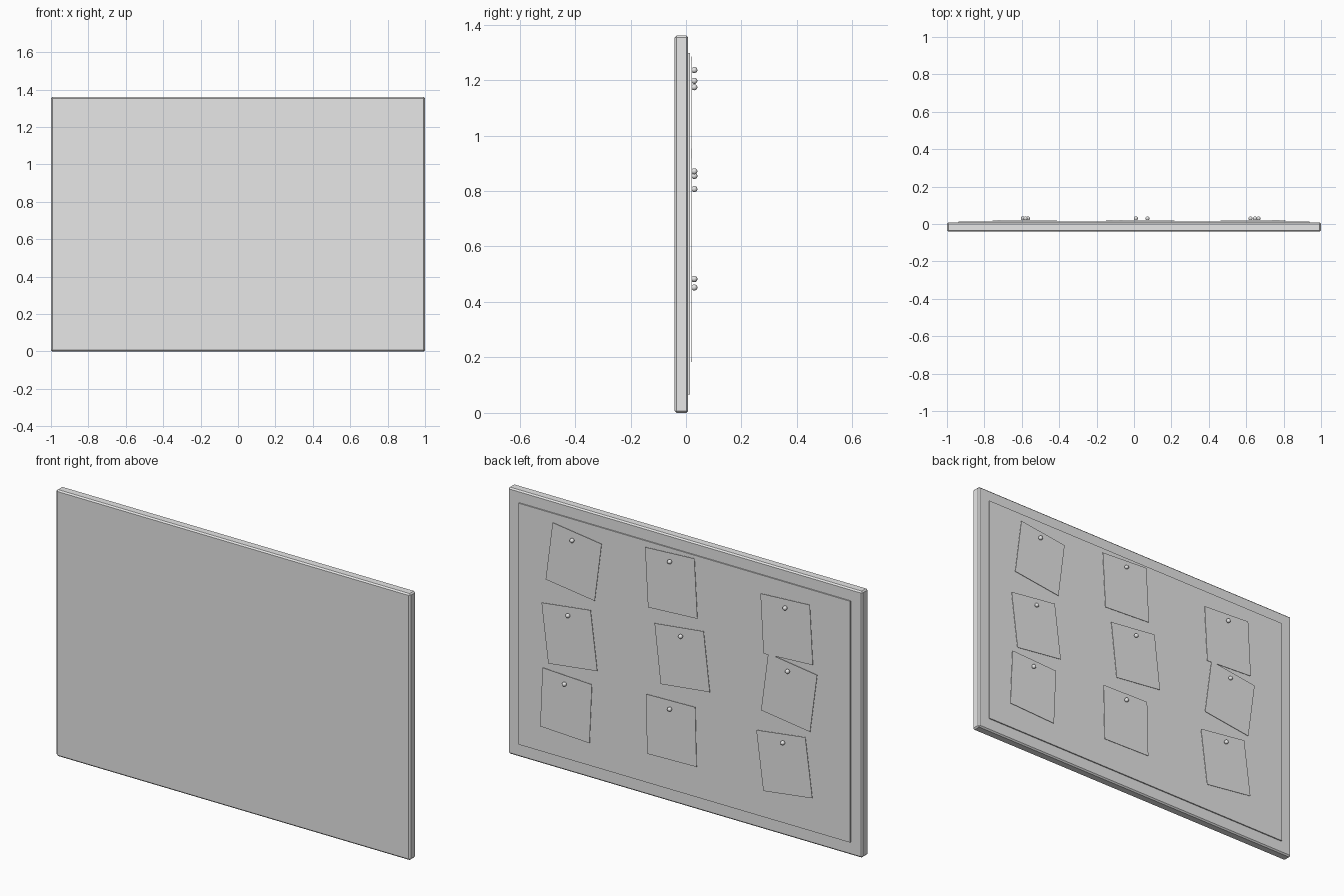
import bpy
import bmesh
from math import radians
from mathutils import Matrix

old = bpy.data.objects.get("Cube")
if old:
    bpy.data.objects.remove(old, do_unlink=True)

# One plain grey for everything
GREY = (0.8, 0.8, 0.8, 1.0)
grey = bpy.data.materials.new("light grey")
grey.use_nodes = True
grey.diffuse_color = GREY
grey.node_tree.nodes["Principled BSDF"].inputs["Base Color"].default_value = GREY


def finish(name, bm):
    mesh = bpy.data.meshes.new(name)
    bm.to_mesh(mesh)
    bm.free()
    mesh.materials.append(grey)
    obj = bpy.data.objects.new(name, mesh)
    bpy.context.collection.objects.link(obj)
    return obj


def box(name, size, center, tilt=0.0):
    """Box of the given size, tilted in the plane of the board."""
    bm = bmesh.new()
    bmesh.ops.create_cube(bm, size=1, matrix=Matrix.Diagonal((*size, 1)))
    obj = finish(name, bm)
    obj.location = center
    obj.rotation_euler.y = radians(tilt)
    return obj


def pin(name, center):
    bm = bmesh.new()
    bmesh.ops.create_uvsphere(bm, u_segments=16, v_segments=10, radius=0.011)
    for face in bm.faces:
        face.smooth = True
    finish(name, bm).location = center


# Backing board with chamfered edges
board = box("board", (2, 0.049, 1.36), (0, -0.0165, 0.68))
chamfer = board.modifiers.new("chamfer", "BEVEL")
chamfer.width = 0.007
chamfer.segments = 1

# Raised pin surface on the back
box("pin_surface", (1.874, 0.012, 1.232), (0, 0.008, 0.682))

# Pinned notes: pin x, pin z, tilt in degrees
notes = [
    (0.623, 1.197, -7.4), (0.072, 1.236, 3.2), (-0.58, 1.174, 3.2),
    (0.647, 0.807, 7.2), (0.010, 0.871, 6.6), (-0.594, 0.854, -7.6),
    (0.666, 0.452, -2.5), (0.072, 0.483, 1.4), (-0.567, 0.482, 7.5),
]
for i, (x, z, tilt) in enumerate(notes, 1):
    lift = 0.0002 * (i % 2)
    box(f"note_{i}", (0.279, 0.002, 0.303), (x - 0.003, 0.02 + lift, z - 0.111), tilt)
    pin(f"pin_{i}", (x, 0.03, z))
